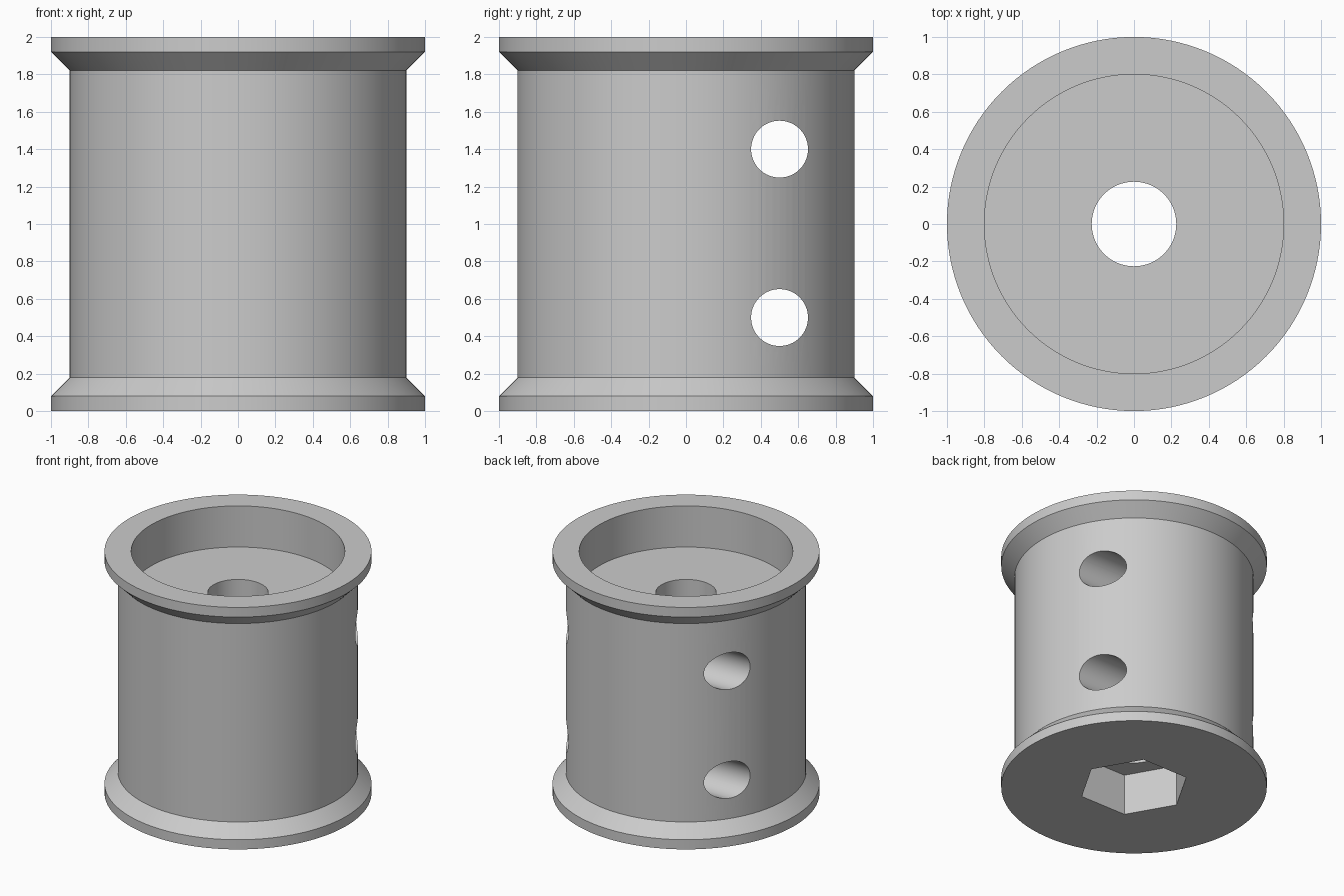
import bpy, bmesh, math
from mathutils import Matrix

cube = bpy.data.objects.get("Cube")
if cube:
    bpy.data.objects.remove(cube)

SIDES = 128

grey = bpy.data.materials.new("plain grey")
grey.use_nodes = True
colour = (0.6, 0.6, 0.6, 1)
grey.diffuse_color = colour
grey.node_tree.nodes["Principled BSDF"].inputs["Base Color"].default_value = colour


def add_object(name, bm):
    mesh = bpy.data.meshes.new(name)
    bmesh.ops.recalc_face_normals(bm, faces=bm.faces)
    bm.to_mesh(mesh)
    bm.free()
    obj = bpy.data.objects.new(name, mesh)
    bpy.context.collection.objects.link(obj)
    mesh.materials.append(grey)
    return obj


def lathe(name, profile):
    """Revolve a closed (radius, height) profile around z."""
    bm = bmesh.new()
    rings = []
    for i in range(SIDES):
        a = math.tau * i / SIDES
        rings.append([bm.verts.new((r * math.cos(a), r * math.sin(a), z)) for r, z in profile])
    n = len(profile)
    for i in range(SIDES):
        near, far = rings[i], rings[(i + 1) % SIDES]
        for j in range(n):
            k = (j + 1) % n
            bm.faces.new((near[j], far[j], far[k], near[k]))
    return add_object(name, bm)


def cutter(name, sides, radius, length, matrix):
    bm = bmesh.new()
    bmesh.ops.create_cone(bm, cap_ends=True, segments=sides, radius1=radius,
                          radius2=radius, depth=length, matrix=matrix)
    obj = add_object(name, bm)
    obj.hide_render = True
    return obj


# Flanged drum with a wide top recess and a central bore
spool = lathe("spool", [
    (0.226, 0), (1, 0), (1, 0.08), (0.9, 0.18), (0.9, 1.82), (1, 1.92),
    (1, 2), (0.8, 2), (0.8, 1.66), (0.226, 1.66)])

# Hexagonal socket below, with corners on the x axis
turn = Matrix.Rotation(math.radians(30), 4, "Z")
probe = bmesh.new()
first = bmesh.ops.create_cone(probe, segments=6, radius1=1, radius2=1, depth=1)["verts"][0].co
turn = Matrix.Rotation(-math.atan2(first.y, first.x), 4, "Z")
probe.free()
cutters = [cutter("hex_socket_cutter", 6, 0.418, 0.68, turn)]

# Two cross holes running right through the drum
sideways = Matrix.Rotation(math.pi / 2, 4, "Y")
for label, z in (("lower", 0.5), ("upper", 1.4)):
    cutters.append(cutter(label + "_cross_hole_cutter", 64, 0.152, 3,
                          Matrix.Translation((0, 0.5, z)) @ sideways))

bpy.ops.object.select_all(action="DESELECT")
bpy.context.view_layer.objects.active = spool
spool.select_set(True)
for c in cutters:
    mod = spool.modifiers.new(c.name, "BOOLEAN")
    mod.operation = "DIFFERENCE"
    mod.solver = "EXACT"
    mod.object = c
    bpy.ops.object.modifier_apply(modifier=mod.name)
    bpy.data.objects.remove(c)

bpy.ops.object.shade_smooth_by_angle(angle=math.radians(30))
